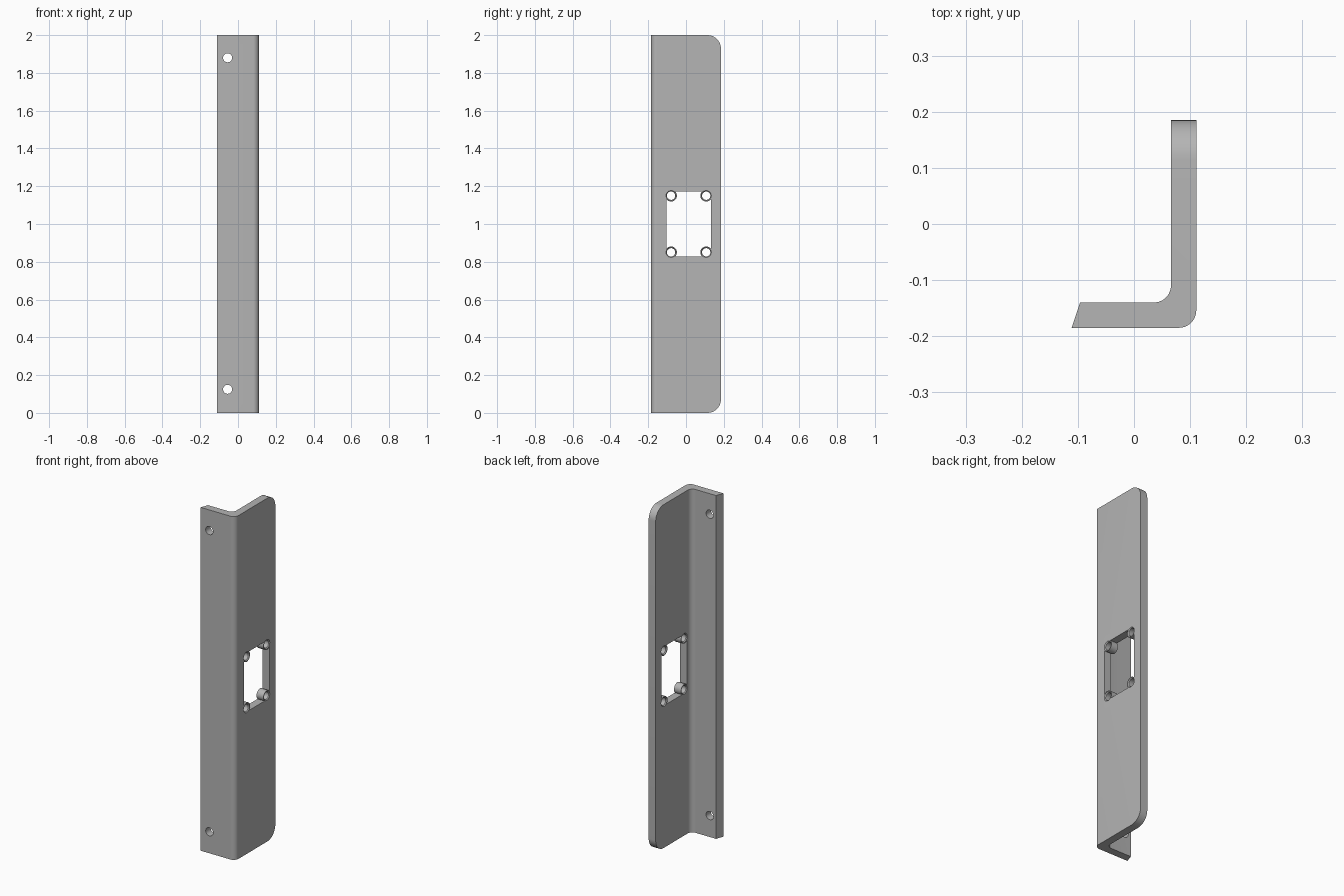
import bpy, bmesh, math
from mathutils import Vector

cube = bpy.data.objects.get("Cube")
if cube:
    bpy.data.objects.remove(cube)

steel = bpy.data.materials.new("plain grey steel")
steel.use_nodes = True
grey = (0.46, 0.46, 0.46, 1)
steel.diffuse_color = grey
steel.node_tree.nodes["Principled BSDF"].inputs["Base Color"].default_value = grey


def arc(cx, cy, r, start, end, n=12):
    """Points on an arc, angles in degrees."""
    angles = [math.radians(start + (end - start) * i / n) for i in range(n + 1)]
    return [(cx + r * math.cos(a), cy + r * math.sin(a)) for a in angles]


def prism(name, points, place, sweep):
    """Extrude a closed 2D outline, placed in 3D, along a sweep vector."""
    bm = bmesh.new()
    face = bm.faces.new([bm.verts.new(place(u, v)) for u, v in points])
    ext = bmesh.ops.extrude_face_region(bm, geom=[face])
    verts = [g for g in ext["geom"] if isinstance(g, bmesh.types.BMVert)]
    bmesh.ops.translate(bm, verts=verts, vec=Vector(sweep))
    return finish(name, bm)


def lathe(name, profile, place, n=32):
    """Closed round solid from (distance along axis, radius) rings."""
    bm = bmesh.new()
    rings = [[bm.verts.new(place(d, u, v)) for u, v in arc(0, 0, r, 0, 360, n)[:-1]]
             for d, r in profile]
    for a, b in zip(rings, rings[1:]):
        for i in range(n):
            j = (i + 1) % n
            bm.faces.new((a[i], a[j], b[j], b[i]))
    bm.faces.new(rings[0])
    bm.faces.new(rings[-1])
    return finish(name, bm)


def finish(name, bm):
    bmesh.ops.recalc_face_normals(bm, faces=bm.faces[:])
    mesh = bpy.data.meshes.new(name)
    bm.to_mesh(mesh)
    bm.free()
    mesh.materials.append(steel)
    ob = bpy.data.objects.new(name, mesh)
    bpy.context.collection.objects.link(ob)
    return ob


def combine(target, tool, operation):
    """Apply a boolean and discard its helper."""
    bpy.context.view_layer.objects.active = target
    mod = target.modifiers.new(operation.lower(), "BOOLEAN")
    mod.operation, mod.solver, mod.object = operation, "EXACT", tool
    bpy.ops.object.modifier_apply(modifier=mod.name)
    bpy.data.objects.remove(tool)


# Bent angle with a bevelled flange edge and rounded bend
W, D, T, R = 0.111, 0.185, 0.045, 0.031
section = [(-W, -D)] + arc(W - R, -D + R, R, -90, 0)
section += [(W, 0.3), (W - T, 0.3)]
section += arc(W - T - R, -D + T + R, R, 0, -90) + [(-W + 0.015, -D + T)]
bracket = prism("angle_bracket", section, lambda u, v: (u, v, -0.1), (0, 0, 2.2))

# Trim to length, rounding the two free corners of the side plate
C = 0.072
outline = [(-0.4, 0)] + arc(D - C, C, C, -90, 0) + arc(D - C, 2 - C, C, 0, 90) + [(-0.4, 2)]
combine(bracket, prism("trim_helper", outline, lambda u, v: (-0.3, u, v), (0.6, 0, 0)), "INTERSECT")

# Rectangular opening whose corners keep round screw bosses
CY, HY, HZ = 0.014, 0.118, 0.172
BY, BZ, BR = 0.093, 0.15, 0.031
dy = math.degrees(math.acos((HY - BY) / BR))
dz = math.degrees(math.acos((HZ - BZ) / BR))
quarter = arc(BY, BZ, BR, -dy, -270 + dz, 20)
opening = []
for sy, sz in ((1, 1), (-1, 1), (-1, -1), (1, -1)):
    pts = [(CY + sy * y, 1 + sz * z) for y, z in quarter]
    opening += pts if sy * sz > 0 else pts[::-1]
combine(bracket, prism("opening_helper", opening, lambda u, v: (0, u, v), (0.2, 0, 0)), "DIFFERENCE")

# Screw holes through the bosses, lightly chamfered on both faces
H, CH, E = 0.022, 0.005, 0.01
bore = [(W - T - E, H + CH), (W - T, H + CH), (W - T + CH, H),
        (W - CH, H), (W, H + CH), (W + E, H + CH)]
for sy in (-1, 1):
    for sz in (-1, 1):
        y, z = CY + sy * BY, 1 + sz * BZ
        tool = lathe("boss_hole_helper", bore, lambda d, u, v: (d, y + u, z + v))
        combine(bracket, tool, "DIFFERENCE")

# Mounting holes at the two ends of the front flange
for z in (0.125, 1.88):
    tool = lathe("mount_hole_helper", [(-0.3, 0.024), (-0.05, 0.024)],
                 lambda d, u, v: (-0.055 + u, d, z + v))
    combine(bracket, tool, "DIFFERENCE")

bpy.ops.object.select_all(action="DESELECT")
bracket.select_set(True)
bpy.context.view_layer.objects.active = bracket
bpy.ops.object.shade_smooth_by_angle(angle=math.radians(30))
